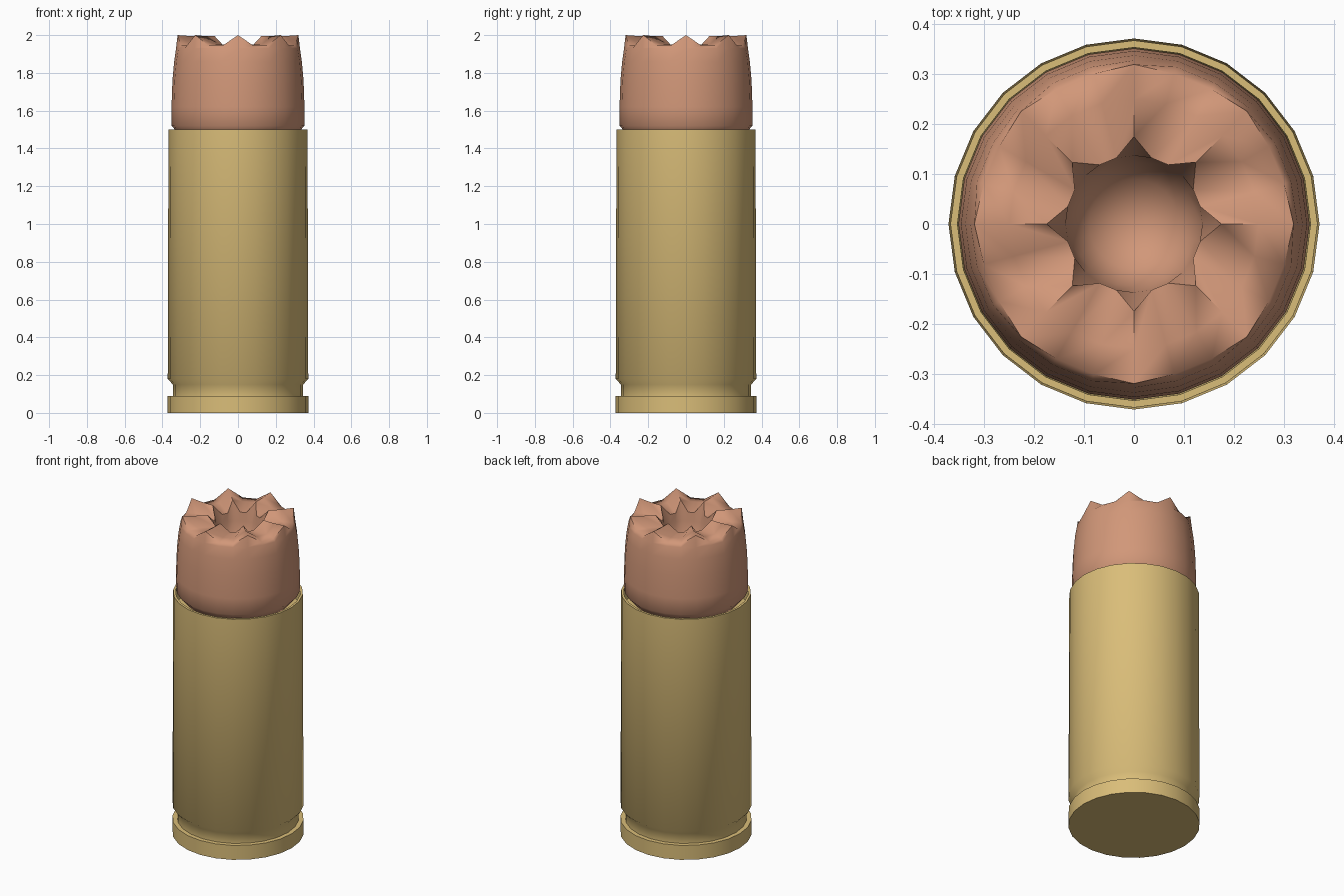
import bpy, bmesh, math

cube = bpy.data.objects.get("Cube")
if cube:
    bpy.data.objects.remove(cube, do_unlink=True)

SEGMENTS = 24


def make_material(name, rgb):
    mat = bpy.data.materials.new(name)
    mat.use_nodes = True
    color = (*rgb, 1.0)
    mat.diffuse_color = color
    mat.node_tree.nodes["Principled BSDF"].inputs["Base Color"].default_value = color
    return mat


def lathe(name, rings, mat, smooth_angle):
    """Join rings of (radius, z) or (crest, valley) pairs; each third point is a crest."""
    bm = bmesh.new()
    loops = []
    for crest, valley in rings:
        loop = []
        for i in range(SEGMENTS):
            r, z = crest if i % 3 == 0 else valley
            a = math.tau * i / SEGMENTS
            loop.append(bm.verts.new((r * math.cos(a), r * math.sin(a), z)))
        loops.append(loop)
    for low, high in zip(loops, loops[1:]):
        for i in range(SEGMENTS):
            j = (i + 1) % SEGMENTS
            bm.faces.new((low[i], low[j], high[j], high[i]))
    bm.faces.new(loops[0][::-1])
    bm.faces.new(loops[-1])
    bmesh.ops.recalc_face_normals(bm, faces=bm.faces)
    mesh = bpy.data.meshes.new(name)
    bm.to_mesh(mesh)
    bm.free()
    mesh.materials.append(mat)
    obj = bpy.data.objects.new(name, mesh)
    bpy.context.collection.objects.link(obj)
    bpy.ops.object.select_all(action="DESELECT")
    obj.select_set(True)
    bpy.context.view_layer.objects.active = obj
    bpy.ops.object.shade_smooth_by_angle(angle=math.radians(smooth_angle))
    return obj


def plain(profile):
    return [(p, p) for p in profile]


brass = make_material("brass", (0.70, 0.51, 0.19))
copper = make_material("copper", (0.64, 0.31, 0.19))

# Case: rim, extractor groove, tapered wall and open mouth
lathe("case", plain([
    (0.372, 0.0), (0.372, 0.09), (0.345, 0.09), (0.345, 0.15),
    (0.372, 0.18), (0.368, 1.5), (0.354, 1.5), (0.352, 1.4),
]), brass, 48)

# Bullet: rounded base, outer wall, eight-toothed rim, hollow cavity
outer_wall = plain([(0.30, 1.46), (0.351, 1.52), (0.352, 1.62),
                    (0.347, 1.76), (0.338, 1.86)])
teeth = [
    ((0.328, 1.93), (0.326, 1.93)),
    ((0.32, 2.0), (0.312, 1.945)),
    ((0.25, 1.995), (0.25, 1.95)),
    ((0.175, 1.995), (0.137, 1.935)),
]
cavity = plain([(0.137, 1.88), (0.125, 1.80), (0.09, 1.74), (0.03, 1.71)])
lathe("bullet", outer_wall + teeth + cavity, copper, 70)
